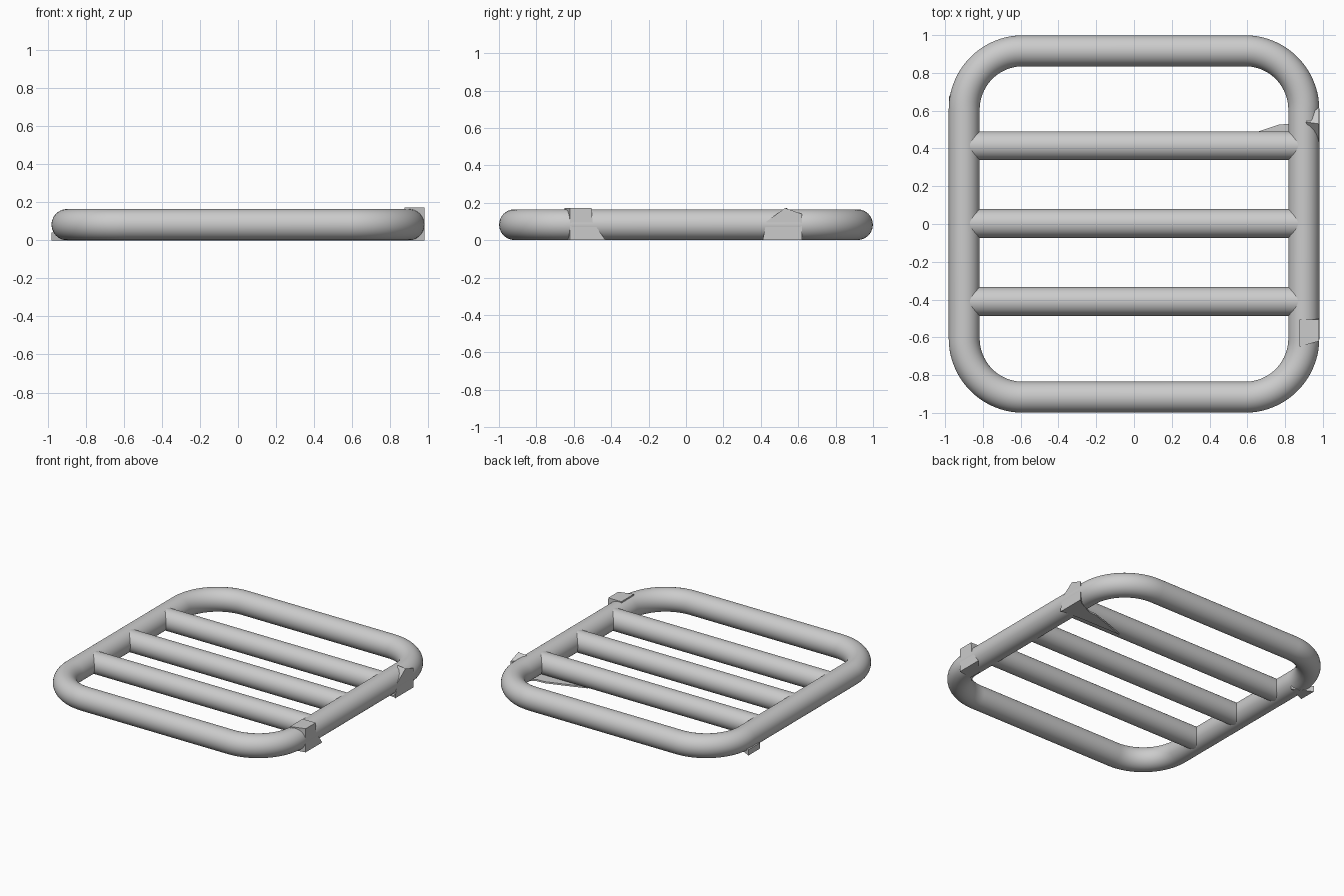
import bpy, bmesh, math
from mathutils import Vector

if "Cube" in bpy.data.objects:
    bpy.data.objects.remove(bpy.data.objects["Cube"])

Z = 0.083          # height of the tube axes
R_FRAME = 0.082
R_BAR = 0.076


def finish(name, bm, smooth=None):
    bmesh.ops.recalc_face_normals(bm, faces=bm.faces)
    me = bpy.data.meshes.new(name)
    bm.to_mesh(me)
    bm.free()
    ob = bpy.data.objects.new(name, me)
    bpy.context.collection.objects.link(ob)
    if smooth:
        bpy.ops.object.select_all(action='DESELECT')
        ob.select_set(True)
        bpy.context.view_layer.objects.active = ob
        bpy.ops.object.shade_smooth_by_angle(angle=math.radians(smooth))
    return ob


def tube_loop(name, cx, cy, bend, radius, sides=40, steps=20):
    """Round tube swept along a closed rounded rectangle."""
    bm = bmesh.new()
    rings = []
    for q, (sx, sy) in enumerate([(1, 1), (-1, 1), (-1, -1), (1, -1)]):
        for i in range(steps + 1):
            a = math.pi / 2 * (q + i / steps)
            out = Vector((math.cos(a), math.sin(a), 0))
            c = Vector((sx * cx, sy * cy, Z)) + out * bend
            rings.append([bm.verts.new(c + out * radius * math.cos(t) + Vector((0, 0, radius * math.sin(t))))
                          for t in (2 * math.pi * k / sides for k in range(sides))])
    for a, b in zip(rings, rings[1:] + rings[:1]):
        for k in range(sides):
            n = (k + 1) % sides
            bm.faces.new((a[k], b[k], b[n], a[n]))
    return finish(name, bm, 40)


def bar(name, y, half=0.88, sides=40):
    """Straight cross bar whose ends are buried in the frame."""
    bm = bmesh.new()
    bmesh.ops.create_cone(bm, cap_ends=True, segments=sides, radius1=R_BAR, radius2=R_BAR, depth=2 * half)
    for v in bm.verts:
        v.co = Vector((v.co.z, v.co.x + y, v.co.y + Z))
    return finish(name, bm, 40)


def prism(name, bottom, top):
    """Faceted solid between two matching outlines."""
    bm = bmesh.new()
    lo = [bm.verts.new(p) for p in bottom]
    hi = [bm.verts.new(p) for p in top]
    bm.faces.new(lo)
    bm.faces.new(hi)
    for i in range(len(lo)):
        j = (i + 1) % len(lo)
        bm.faces.new((lo[i], lo[j], hi[j], hi[i]))
    return finish(name, bm)


# Outer frame and three cross bars
tube_loop("outer_frame", 0.588, 0.606, 0.311, R_FRAME)
for i, y in enumerate((-0.41, 0.003, 0.415)):
    bar(f"cross_bar_{i + 1}", y)

# Front right clip: block with a flared foot
front = [(-0.62, 0), (-0.43, 0), (-0.5, 0.1), (-0.505, 0.172), (-0.62, 0.172)]
front_in = [(-0.64, 0), (-0.54, 0), (-0.51, 0.1), (-0.505, 0.172), (-0.65, 0.172)]
prism("front_clip", [(0.875, y, z) for y, z in front_in], [(0.98, y, z) for y, z in front])

# Rear right clip: pointed plate on the outside of the tube
rear = [(0.41, 0), (0.62, 0), (0.62, 0.14), (0.53, 0.172), (0.43, 0.1)]
rear_in = [(0.48, 0), (0.56, 0), (0.56, 0.14), (0.54, 0.172), (0.5, 0.1)]
prism("rear_clip", [(0.91, y, z) for y, z in rear_in], [(0.98, y, z) for y, z in rear])

# Thin blade under the rear bar, leading to the rear clip
blade = [(0.49, 0.43), (0.66, 0.49), (0.77, 0.527), (0.83, 0.53), (0.97, 0.6), (0.97, 0.42), (0.82, 0.43)]
prism("rear_blade", [(x, y, 0.0) for x, y in blade], [(x, y, 0.012) for x, y in blade])

# Small foot wedge under the left tube
foot = [(-0.98, 0.55), (-0.98, 0.68), (-0.84, 0.61)]
prism("left_foot", [(x, y, 0.0) for x, y in foot], [(x, y, 0.042) for x, y in foot])
